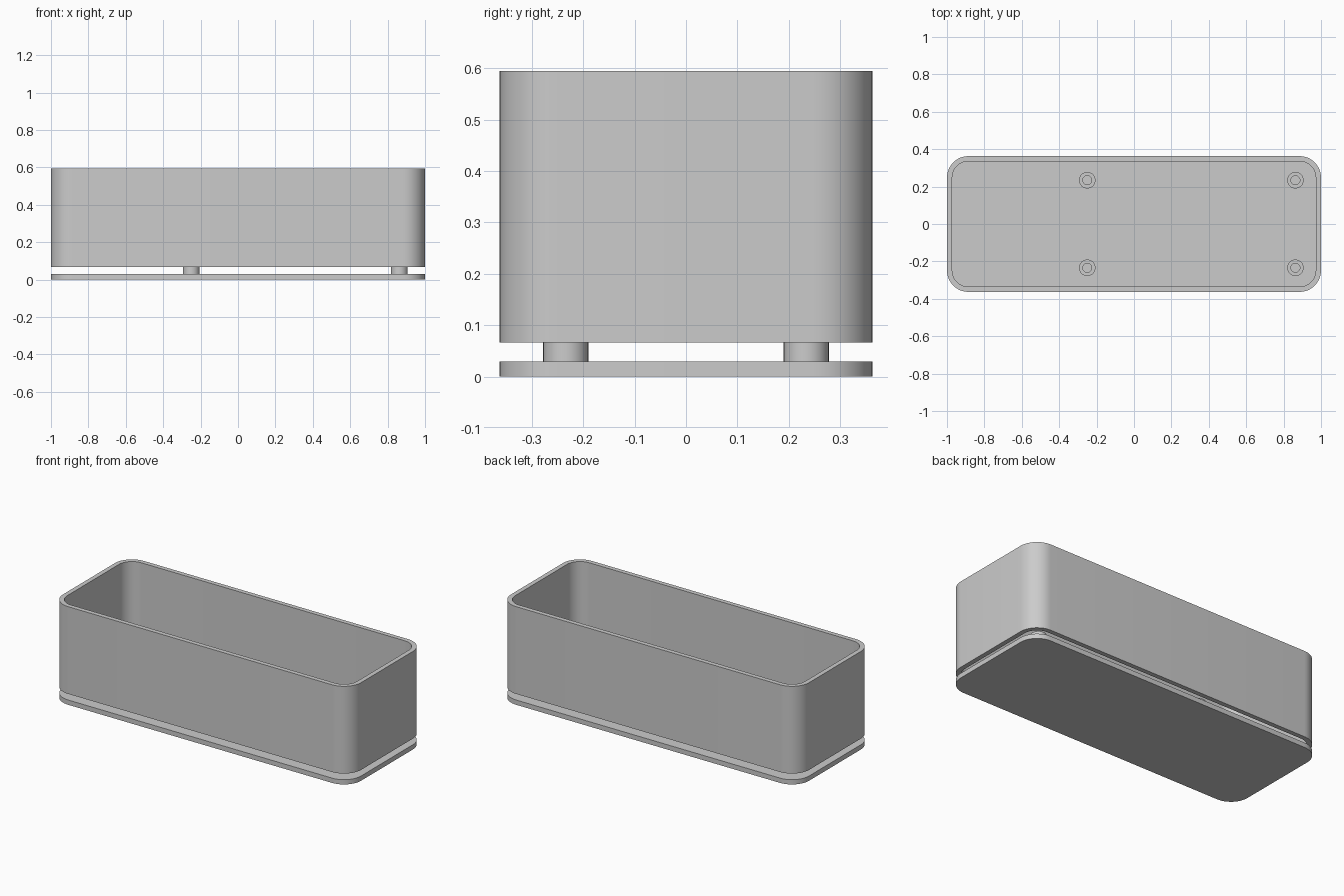
import bpy
import bmesh
import math

if "Cube" in bpy.data.objects:
    bpy.data.objects.remove(bpy.data.objects["Cube"], do_unlink=True)

HALF_X, HALF_Y, RADIUS = 1.0, 0.363, 0.115
WALL = 0.028
PLATE_TOP = 0.029
SHELL_BOTTOM, SHELL_TOP = 0.066, 0.595
POST_TOP = 0.1

grey = bpy.data.materials.new("plain grey")
grey.use_nodes = True
colour = (0.6, 0.6, 0.6, 1)
grey.diffuse_color = colour
grey.node_tree.nodes["Principled BSDF"].inputs["Base Color"].default_value = colour


def rounded_outline(inset=0.0, steps=12):
    """Counter-clockwise rounded rectangle, moved inwards by inset."""
    r = RADIUS - inset
    points = []
    for quarter, (sx, sy) in enumerate([(1, 1), (-1, 1), (-1, -1), (1, -1)]):
        for i in range(steps + 1):
            a = math.pi / 2 * (quarter + i / steps)
            points.append((sx * (HALF_X - RADIUS) + r * math.cos(a),
                           sy * (HALF_Y - RADIUS) + r * math.sin(a)))
    return points


def circle(cx, cy, r, sides=32):
    angles = [2 * math.pi * i / sides for i in range(sides)]
    return [(cx + r * math.cos(a), cy + r * math.sin(a)) for a in angles]


def extruded(name, outer, z0, z1, inner=None):
    """Solid prism, or an open tube when an inner outline is given."""
    bm = bmesh.new()

    def ring(points, z):
        return [bm.verts.new((x, y, z)) for x, y in points]

    def bridge(a, b):
        n = len(a)
        for i in range(n):
            j = (i + 1) % n
            bm.faces.new((a[i], a[j], b[j], b[i]))

    low, high = ring(outer, z0), ring(outer, z1)
    bridge(low, high)
    if inner:
        in_low, in_high = ring(inner, z0), ring(inner, z1)
        bridge(high, in_high)
        bridge(in_high, in_low)
        bridge(in_low, low)
    else:
        bm.faces.new(high)
        bm.faces.new(low[::-1])
    bmesh.ops.recalc_face_normals(bm, faces=bm.faces)
    mesh = bpy.data.meshes.new(name)
    bm.to_mesh(mesh)
    bm.free()
    mesh.materials.append(grey)
    obj = bpy.data.objects.new(name, mesh)
    bpy.context.collection.objects.link(obj)
    bpy.ops.object.select_all(action="DESELECT")
    obj.select_set(True)
    bpy.context.view_layer.objects.active = obj
    bpy.ops.object.shade_smooth_by_angle(angle=math.radians(30))
    return obj


# Base plate and the open wall floating above it
extruded("base_plate", rounded_outline(), 0, PLATE_TOP)
extruded("wall_shell", rounded_outline(), SHELL_BOTTOM, SHELL_TOP,
         rounded_outline(WALL))

# Four hollow mounting posts on the plate
for x, x_name in ((-0.25, "right"), (0.863, "left")):
    for y, y_name in ((-0.234, "front"), (0.234, "back")):
        extruded(f"{y_name}_{x_name}_post", circle(x, y, 0.044),
                 PLATE_TOP, POST_TOP, circle(x, y, 0.024))
